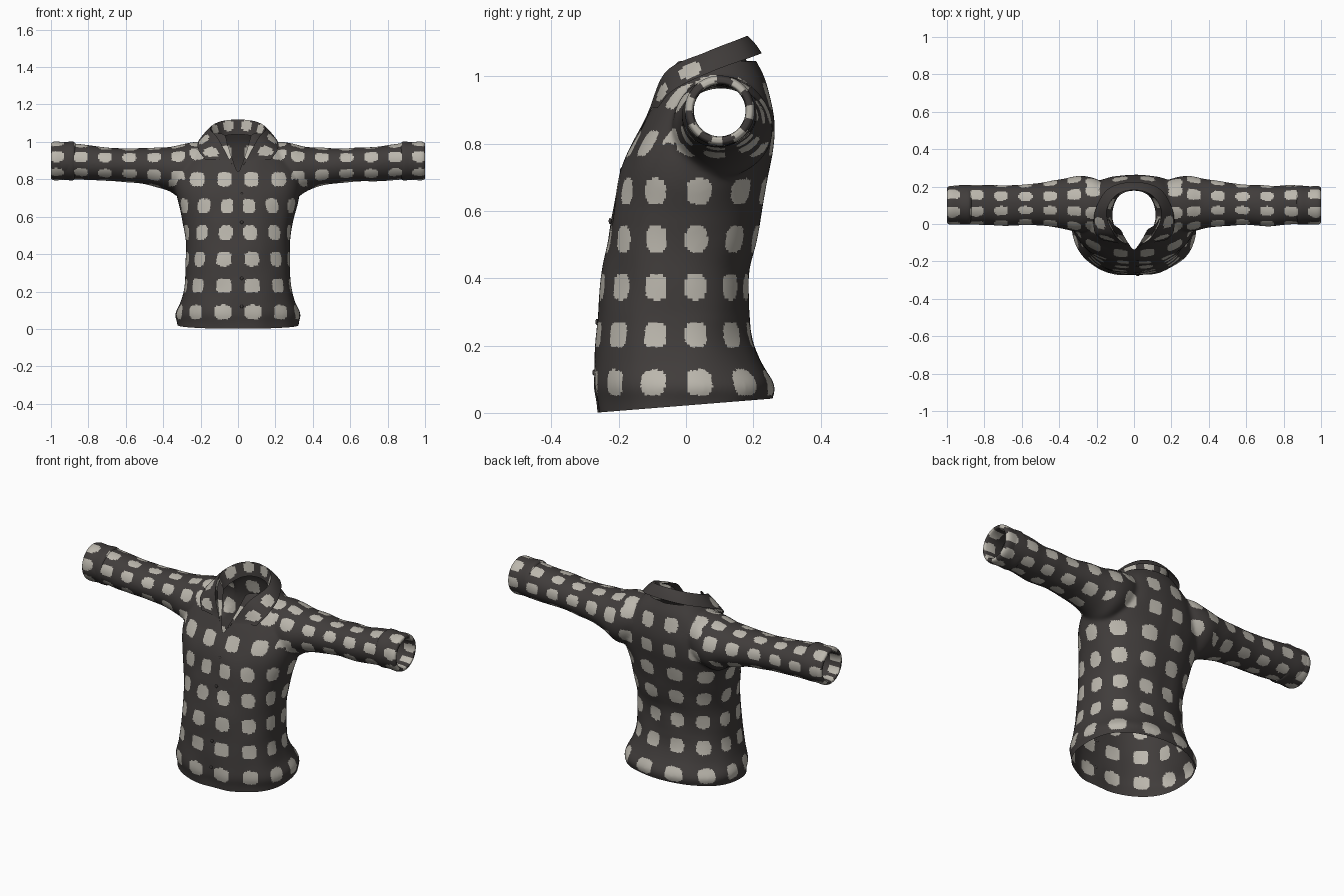
import bpy, bmesh, math
from mathutils import Vector, noise

if "Cube" in bpy.data.objects:
    bpy.data.objects.remove(bpy.data.objects["Cube"])

def material(name, rgb):
    m = bpy.data.materials.new(name)
    m.diffuse_color = (*rgb, 1)
    m.use_nodes = True
    m.node_tree.nodes["Principled BSDF"].inputs["Base Color"].default_value = m.diffuse_color
    return m

DARK = material("charcoal cloth", (0.052, 0.046, 0.044))
LIGHT = material("pale grey dots", (0.50, 0.475, 0.42))

def spline(pts, n):
    """Catmull-Rom resampling of tuples, n steps per span."""
    p = [Vector(q) for q in pts]
    p = [p[0] * 2 - p[1]] + p + [p[-1] * 2 - p[-2]]
    out = []
    for i in range(1, len(p) - 2):
        a, b, c, d = p[i - 1:i + 3]
        for k in range(n):
            t = k / n
            out.append(0.5 * (2 * b + (c - a) * t + (2 * a - 5 * b + 4 * c - d) * t * t
                              + (3 * b - a - 3 * c + d) * t ** 3))
    return out + [p[-2]]

def loft(bm, rings, closed=True, caps=False):
    rows = [[bm.verts.new(p) for p in r] for r in rings]
    n = len(rows[0])
    for a, b in zip(rows, rows[1:]):
        for i in range(n if closed else n - 1):
            j = (i + 1) % n
            bm.faces.new((a[i], a[j], b[j], b[i]))
    if caps:
        bm.faces.new(rows[0][::-1])
        bm.faces.new(rows[-1])

def finish(bm, name, angle=60):
    me = bpy.data.meshes.new(name)
    bm.to_mesh(me)
    bm.free()
    ob = bpy.data.objects.new(name, me)
    bpy.context.collection.objects.link(ob)
    me.materials.append(DARK)
    me.materials.append(LIGHT)
    bpy.ops.object.select_all(action='DESELECT')
    ob.select_set(True)
    bpy.context.view_layer.objects.active = ob
    bpy.ops.object.shade_smooth_by_angle(angle=math.radians(angle))
    return ob

# ---- dot pattern rules
def in_dot(u, v, su=0.27, sv=0.27):
    du, dv = u - math.floor(u) - 0.5, v - math.floor(v) - 0.5
    return abs(du / su) ** 3 + abs(dv / sv) ** 3 < 1

def dotted(c, n):
    x, y, z = c
    if abs(x) > 0.37 or (abs(x) > 0.28 and z > 0.8):          # sleeves
        ang = math.degrees(math.atan2(z - 0.885, 0.1 - y))
        return in_dot((abs(x) - 0.32) / 0.13 + 0.5, (ang - 20) / 51.43 + 0.5, 0.28, 0.31)
    if z > 0.73:                                               # yoke and chest
        v = y / 0.12 if n.z > 0.75 else (z - 0.09) / 0.142 + 0.5
        return in_dot(x / 0.145, v)
    ang = math.degrees(math.atan2(x, -(y + 0.03) * 1.25))      # torso
    return in_dot(ang / 30, (z - 0.09) / 0.142 + 0.5)

def paint(bm):
    bm.normal_update()
    for f in bm.faces:
        f.material_index = int(dotted(f.calc_center_median(), f.normal))

# ---- shirt body: torso and sleeves lofted, then fused
bm = bmesh.new()
torso = [  # z, half width, front y, back y
    (-.06, .32, -.255, .235), (.03, .325, -.265, .25), (.08, .335, -.275, .262),
    (.15, .305, -.272, .225), (.25, .285, -.265, .192), (.4, .278, -.25, .185),
    (.5, .285, -.235, .208), (.6, .30, -.22, .225), (.7, .325, -.20, .242),
    (.78, .335, -.17, .258), (.86, .315, -.125, .262), (.94, .25, -.085, .25),
    (1.0, .19, -.06, .235), (1.06, .135, -.03, .205), (1.12, .11, 0, .19)]

def torso_ring(r):
    z, w, f, b = r
    pts = []
    for i in range(64):
        a = math.tau * i / 64
        s, c = math.sin(a), math.cos(a)
        sx = math.copysign(abs(c) ** 0.88, c)
        sy = math.copysign(abs(s) ** 0.88, s)
        pts.append((w * sx, (f + b) / 2 + (b - f) / 2 * sy, z))
    return pts

t_rows = spline([Vector(r) for r in torso], 3)
loft(bm, [torso_ring(r) for r in t_rows], caps=True)

half = [  # x, low z, high z, front y, back y
    (0, .80, .96, .02, .19), (.14, .77, .98, .0, .22), (.22, .73, 1.0, -.03, .25),
    (.3, .70, .99, -.04, .255), (.37, .738, .975, -.03, .245), (.5, .775, .967, -.008, .222),
    (.7, .79, .972, -.01, .206), (.85, .798, .99, -.005, .21), (1.02, .805, .995, .005, .2)]
sleeve = [(-h[0],) + h[1:] for h in half[:0:-1]] + half

def sleeve_ring(r):
    x, lo, hi, f, b = r
    return [(x, (f + b) / 2 + (b - f) / 2 * math.cos(a), (lo + hi) / 2 + (hi - lo) / 2 * math.sin(a))
            for a in (math.tau * i / 40 for i in range(40))]

loft(bm, [sleeve_ring(r) for r in spline([Vector(r) for r in sleeve], 4)], caps=True)
bmesh.ops.recalc_face_normals(bm, faces=bm.faces)
src = finish(bm, "body_source")
rm = src.modifiers.new("fuse", 'REMESH')
rm.mode = 'VOXEL'
rm.voxel_size = 0.008
sm = src.modifiers.new("soften", 'SMOOTH')
sm.factor, sm.iterations = 0.5, 16
dg = bpy.context.evaluated_depsgraph_get()
fused = bpy.data.meshes.new_from_object(src.evaluated_get(dg))
bm = bmesh.new()
bm.from_mesh(fused)
bpy.data.objects.remove(src)
bpy.data.meshes.remove(fused)

# soft cloth wrinkles
bm.normal_update()
for v, n in [(v, v.normal.copy()) for v in bm.verts]:
    v.co += n * 0.006 * noise.noise(Vector((v.co.x * 9, v.co.y * 6, v.co.z * 7)))

# open the hem and the sleeve ends
for co, no in (((0, 0, .022), (0, .08, -1)), ((.97, 0, 0), (1, 0, 0)), ((-.97, 0, 0), (-1, 0, 0))):
    bmesh.ops.bisect_plane(bm, geom=bm.verts[:] + bm.edges[:] + bm.faces[:],
                           plane_co=co, plane_no=no, clear_outer=True)

# open the neck with a teardrop
def in_neck(c):
    x, y, z = c
    if z < 0.75 or abs(x) > 0.2:
        return False
    if z > 1.045:
        return True
    if -0.14 < y < 0.06:
        return abs(x) < 0.115 * ((y + 0.14) / 0.2) ** 0.8
    return 0.06 <= y < 0.175 and abs(x) < 0.115 * math.sqrt(1 - ((y - .06) / .115) ** 2)

bmesh.ops.delete(bm, geom=[f for f in bm.faces if in_neck(f.calc_center_median())], context='FACES')
rim = {v: [e.other_vert(v) for e in v.link_edges if e.is_boundary] for v in bm.verts
       if v.is_boundary and v.co.z > 0.7 and abs(v.co.x) < 0.25}
for _ in range(6):
    new = {v: (v.co + sum((o.co for o in ns), Vector())) / (1 + len(ns)) for v, ns in rim.items()}
    for v, co in new.items():
        v.co = co
paint(bm)
finish(bm, "shirt_body")

# ---- cuffs with a turned-in lip
cuff = [(.87, .095), (.885, .104), (.93, .101), (.975, .104), (.995, .099), (1.0, .09),
        (.995, .08), (.95, .077), (.89, .085)]
for side, name in ((1, "left_cuff"), (-1, "right_cuff")):
    bm = bmesh.new()
    loft(bm, [[(side * p.x, .1 + p.y * math.cos(a), .898 + p.y * math.sin(a))
               for a in (math.tau * i / 72 for i in range(72))]
              for p in spline(cuff, 4)])
    bmesh.ops.recalc_face_normals(bm, faces=bm.faces)
    paint(bm)
    finish(bm, name)

# ---- collar: stand rises to a fold, leaf falls to the outer edge
def mirrored(pts, n=16):
    return spline(pts + [(-x, y, z) for x, y, z in pts[-2::-1]], n)

base = mirrored([(.012, -.132, .845), (.095, -.03, .965), (.115, .06, 1.0), (.08, .15, 1.03), (0, .178, 1.04)])
fold = mirrored([(.04, -.112, .895), (.105, -.058, 1.015), (.148, .06, 1.072), (.098, .152, 1.108), (0, .182, 1.12)])
edge = mirrored([(.175, -.085, .905), (.213, -.035, .96), (.205, .08, 1.015), (.135, .19, 1.055), (0, .225, 1.068)])
rows = [b.lerp(f, k / 8) for k in range(8) for b, f in [(None, None)] if False]
rows = [[b.lerp(f, k / 8) for b, f in zip(base, fold)] for k in range(8)]
for k in range(11):
    t = k / 10
    lift = Vector((0, 0, 0.02 * t * (1 - t)))
    rows.append([f.lerp(e, t) + lift for f, e in zip(fold, edge)])
bm = bmesh.new()
loft(bm, rows, closed=False)
bm.faces.ensure_lookup_table()
cols = len(base) - 1
for i, f in enumerate(bm.faces):
    row, col = divmod(i, cols)
    front = col < 28 or col > cols - 28
    if row < 8 or front:
        f.material_index = int(in_dot(col / 16, row / 9, 0.27, 0.3))
finish(bm, "collar")

# ---- small buttons down the front
bm = bmesh.new()
for z in (.12, .27, .42, .57, .72):
    k = min(t_rows, key=lambda r: abs(r[0] - z))
    res = bmesh.ops.create_uvsphere(bm, u_segments=12, v_segments=6, radius=0.009)
    for v in res["verts"]:
        v.co = Vector((v.co.x + .02, v.co.y * 0.5 + k[2], v.co.z + z))
finish(bm, "buttons")
